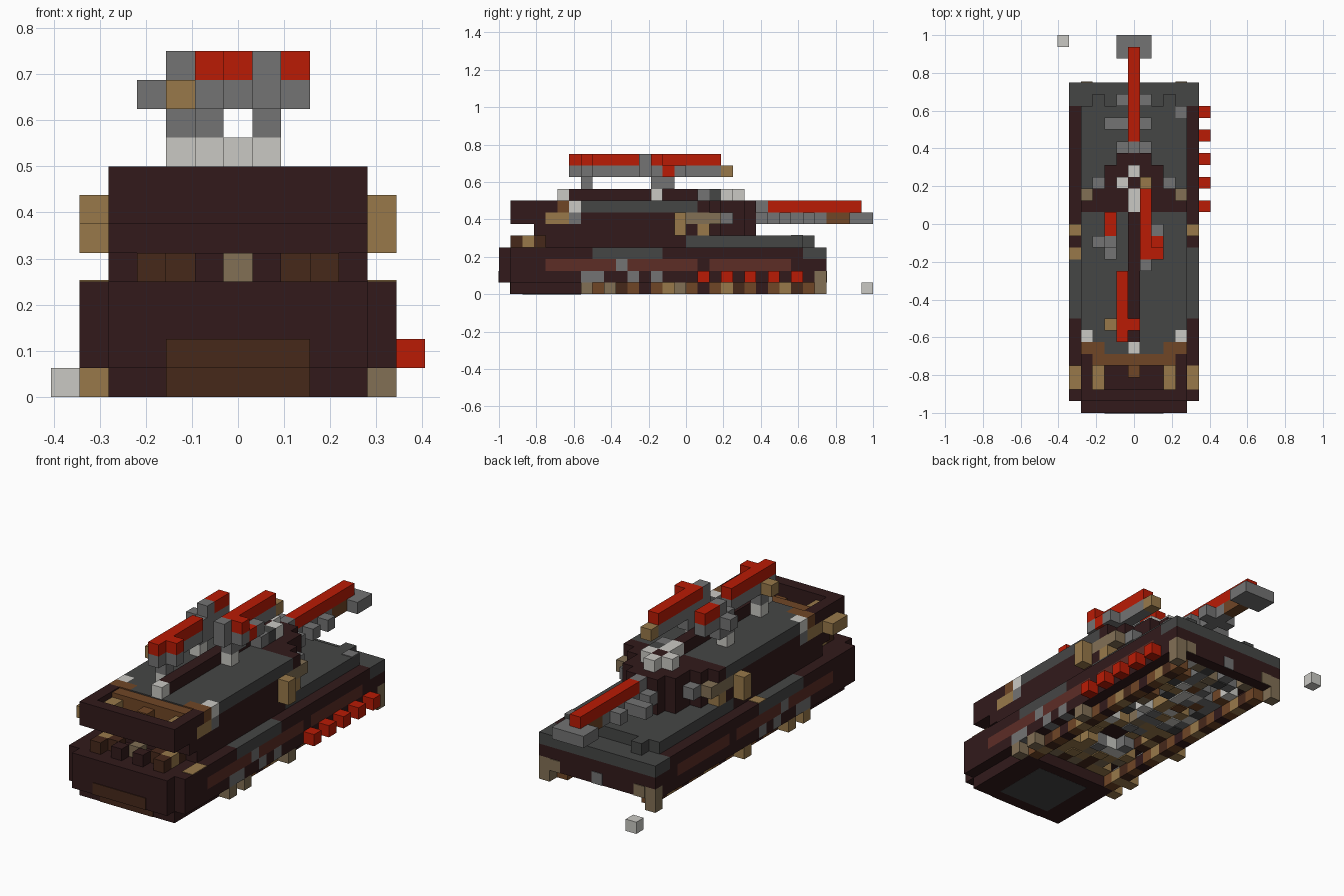
import bpy, bmesh, random
from mathutils import Matrix, Vector

if "Cube" in bpy.data.objects:
    bpy.data.objects.remove(bpy.data.objects["Cube"])

CELL = 1 / 16
random.seed(4)


def linear(v):
    v /= 255
    return v / 12.92 if v < 0.04 else ((v + 0.055) / 1.055) ** 2.4


def paint(name, *rgb):
    mat = bpy.data.materials.new(name)
    colour = [linear(v) for v in rgb] + [1]
    mat.diffuse_color = colour
    mat.use_nodes = True
    mat.node_tree.nodes["Principled BSDF"].inputs["Base Color"].default_value = colour
    return mat


DARK = paint("dark maroon", 50, 26, 27)
SLATE = paint("slate grey", 69, 70, 69)
GREY = paint("mid grey", 115, 115, 115)
LIGHT = paint("light grey", 202, 201, 196)
TAN = paint("tan", 152, 121, 74)
DUST = paint("dusty tan", 130, 112, 85)
BROWN = paint("brown", 112, 70, 38)
UMBER = paint("dark brown", 70, 40, 26)
RUST = paint("rust band", 93, 45, 38)
RED = paint("red", 186, 27, 5)


def part(name, pieces):
    """Blocks in cells: (paint, x first/last cell, y from/to, z from/to)."""
    bm = bmesh.new()
    mats = []
    for mat, xs, ys, zs in pieces:
        if mat not in mats:
            mats.append(mat)
        low = Vector((xs[0] - 0.5, ys[0] - 16, zs[0])) * CELL
        high = Vector((xs[1] + 0.5, ys[1] - 16, zs[1])) * CELL
        place = Matrix.Translation((low + high) / 2) @ Matrix.Diagonal((*(high - low), 1))
        made = bmesh.ops.create_cube(bm, size=1, matrix=place)
        for face in {f for v in made["verts"] for f in v.link_faces}:
            face.material_index = mats.index(mat)
    mesh = bpy.data.meshes.new(name)
    bm.to_mesh(mesh)
    bm.free()
    for mat in mats:
        mesh.materials.append(mat)
    obj = bpy.data.objects.new(name, mesh)
    bpy.context.collection.objects.link(obj)
    return obj


def cube(mat, x, y, z):
    return (mat, (x, x), (y, y + 1), (z, z + 1))


def run(x, z, start, *steps):
    """A row of coloured blocks along y, each step giving paint and end."""
    row = []
    for mat, end in steps:
        row.append((mat, (x, x), (start, end), (z, z + 1)))
        start = end
    return row


WIDE = (-4, 4)

# Hull core, open underneath
part("hull", [
    (DARK, WIDE, (0, 2), (1, 4)),
    (DARK, WIDE, (1, 8), (0, 1)),
    (DARK, WIDE, (2, 8), (1, 2)),
    (DARK, WIDE, (2, 27), (2, 3)),
    (DARK, WIDE, (2, 26), (3, 4)),
    (DARK, WIDE, (27, 28), (1, 3)),
    (SLATE, WIDE, (26, 28), (3, 4)),
])
part("nose_panel", [
    (UMBER, (-2, 2), (-0.06, 0), (1, 2)),
    (UMBER, (-2, 2), (0.94, 1), (0, 1)),
    (SLATE, (-2, 2), (2, 7), (-0.01, 0)),
])
part("rear_patches", [
    (GREY, (0, 0), (28, 28.06), (1, 2)),
    (DUST, (-4, -4), (28, 28.06), (1, 2)),
    (DUST, (4, 4), (28, 28.06), (1, 2)),
])
part("hull_top_patches", [
    (TAN, (5, 5), (2, 4), (4, 4.05)),
    (TAN, (-5, -5), (13, 14), (4, 4.05)),
])

# Camouflaged side walls and the running gear below them
for side, label in ((1, "left"), (-1, "right")):
    x = 5 * side
    part(label + "_side_wall", (
        run(x, 1, 1, (DARK, 7), (GREY, 9), (DARK, 11), (GREY, 12), (DARK, 13),
            (GREY, 14), (DARK, 27), (DUST, 28))
        + run(x, 2, 1, (DARK, 4), (RUST, 10), (GREY, 11), (RUST, 17), (DARK, 18),
              (RUST, 25), (DARK, 28))
        + run(x, 3, 1, (DARK, 8), (SLATE, 14), (DARK, 26), (SLATE, 28))))
    gear = [cube((UMBER, BROWN, DARK, BROWN, TAN)[y % 5], 4 * side, y, 0)
            for y in range(8, 27)]
    gear += [cube(TAN if side < 0 else DUST, x, y, 0) for y in (7, 9, 15)]
    gear.append(cube(DUST, x, 27, 0))
    part(label + "_running_gear", gear)

# Red lamps along one side and the loose block behind
part("side_lamps", [cube(RED, 6, y, 1) for y in range(17, 26, 2)])
part("loose_block", [cube(LIGHT, -6, 31, 0)])

# Mixed stowage under the belly, around a light-rimmed dark opening
belly = []
for x in range(-3, 4):
    for y in range(8, 27):
        if abs(x) < 2 and 11 < y < 15:
            continue
        if abs(x) < 3 and 10 < y < 16:
            mat = random.choice((LIGHT, LIGHT, GREY, TAN))
        elif y > 16:
            mat = random.choice((LIGHT, GREY, GREY, TAN, DUST, BROWN, SLATE))
        else:
            mat = random.choice((TAN, TAN, TAN, DUST, UMBER))
        belly.append((mat, (x, x), (y, y + 1), (random.choice((0.9, 1, 1, 1.9)), 2)))
part("belly_stowage", belly)

# Rear deck
part("rear_deck", [
    (SLATE, WIDE, (16, 26), (4, 5)),
    cube(SLATE, -3, 26, 4), cube(SLATE, 3, 26, 4),
    (GREY, (4, 4), (25, 26), (5, 5.06)),
])

# Stowage in the gap between hull and turret
gap = [cube(DUST, 0, 2, 4)]
for side in (1, -1):
    gap += [cube(DARK, side, 1, 4), cube(UMBER, 3 * side, 1, 4),
            cube(UMBER, 2 * side, 2, 4), cube(TAN, 3 * side, 2, 4),
            cube(UMBER, 3 * side, 3, 4)]
part("gap_stowage", gap)

# Turret body, stepping inwards at the gun end
part("turret", [
    (DARK, WIDE, (4, 16), (4, 5)),
    (DARK, WIDE, (3, 17), (5, 6)),
    (DARK, (-3, 3), (6, 17), (6, 7)),
    (SLATE, (-3, 3), (6, 17), (7, 8)),
    (DARK, (-3, 3), (17, 19), (5, 8)),
    (DARK, (-2, 2), (19, 21), (5, 8)),
    (DARK, (-1, 1), (21, 22), (5, 8)),
])
for side, label in ((1, "left"), (-1, "right")):
    x = 4 * side
    part(label + "_turret_side", (
        run(x, 6, 2, (DARK, 4), (TAN, 6), (GREY, 7), (DARK, 16), (DUST, 18))
        + run(x, 7, 2, (DARK, 5), (BROWN, 6), (LIGHT, 7), (SLATE, 17), (DARK, 18))))
    part(label + "_turret_brackets", [
        (TAN, (5 * side, 5 * side), (15, 16), (5, 7)),
        cube(TAN, x, 17, 5), cube(DUST, x, 18, 6),
        cube(GREY, 3 * side, 19, 6),
    ])
part("bin_bracket", [(TAN, (-5, -5), (2, 4), (6, 7))])

# Open storage bin at the blunt end
part("storage_bin", [
    (DARK, WIDE, (1, 2), (6, 8)),
    (DARK, (-3, 3), (2, 6), (6, 6.5)),
    (BROWN, (-3, 3), (4, 5), (6.5, 7.9)),
    (SLATE, (-2, 2), (5, 6), (6.5, 8)),
    (BROWN, (-3, -3), (5, 6), (6.5, 8)),
    (BROWN, (3, 3), (5, 6), (6.5, 8)),
    cube(BROWN, 0, 3, 6.5),
    (TAN, (-3, -3), (2, 4), (6.5, 7.5)),
    (TAN, (3, 3), (2, 4), (6.5, 7.5)),
])

# Roof spine and hatch fittings
part("roof_fittings", [
    (DARK, (0, 0), (6, 17), (8, 9)),
    cube(LIGHT, 0, 5, 8), cube(LIGHT, -2, 13, 8), cube(LIGHT, 1, 13, 8),
    (LIGHT, (0, 0), (17, 19), (8, 9)), cube(DARK, 0, 19, 8),
    cube(LIGHT, 0, 20, 8), cube(LIGHT, -1, 19, 8),
    cube(GREY, 1, 17, 8), cube(SLATE, 1, 18, 8), cube(LIGHT, 1, 19, 8),
])

# Main gun
part("main_gun", [
    (RED, (0, 0), (23, 31), (7, 8)),
    (GREY, (0, 0), (22, 28), (6, 7)),
    (BROWN, (0, 0), (28, 30), (6, 7)),
    (GREY, (-1, 1), (30, 32), (6, 7)),
    (GREY, (-1, 1), (22, 23), (6, 7)),
    cube(GREY, 0, 22, 7),
    (GREY, (-2, -1), (24, 25), (6, 7)),
    cube(GREY, 1, 24, 6), cube(GREY, -1, 26, 6), cube(GREY, 1, 26, 6),
])

# Two roof guns on posts
part("right_roof_gun", [
    (RED, (-1, -1), (6, 12), (11, 12)),
    cube(RED, 0, 7, 11),
    (GREY, (-1, -1), (6, 12), (10, 11)),
    cube(GREY, 0, 7, 10), cube(TAN, -2, 7, 10),
    cube(GREY, -1, 7, 9), cube(LIGHT, -1, 7, 8),
])
part("left_roof_gun", [
    (RED, (1, 1), (13, 19), (11, 12)),
    cube(RED, 2, 13, 11), cube(GREY, 1, 12, 11),
    (GREY, (1, 1), (12, 19), (10, 11)),
    cube(TAN, 1, 19, 10), cube(GREY, 2, 13, 10),
    cube(RED, 2, 14, 10), cube(GREY, 2, 15, 10),
    (GREY, (1, 1), (13, 15), (9, 10)),
])
part("roof_sight", [
    (RED, (-2, -2), (15, 17), (11, 12)),
    cube(GREY, -2, 14, 11), cube(GREY, -3, 14, 10),
    (GREY, (-2, -2), (13, 17), (10, 11)),
    (GREY, (-2, -2), (13, 15), (9, 10)),
])
